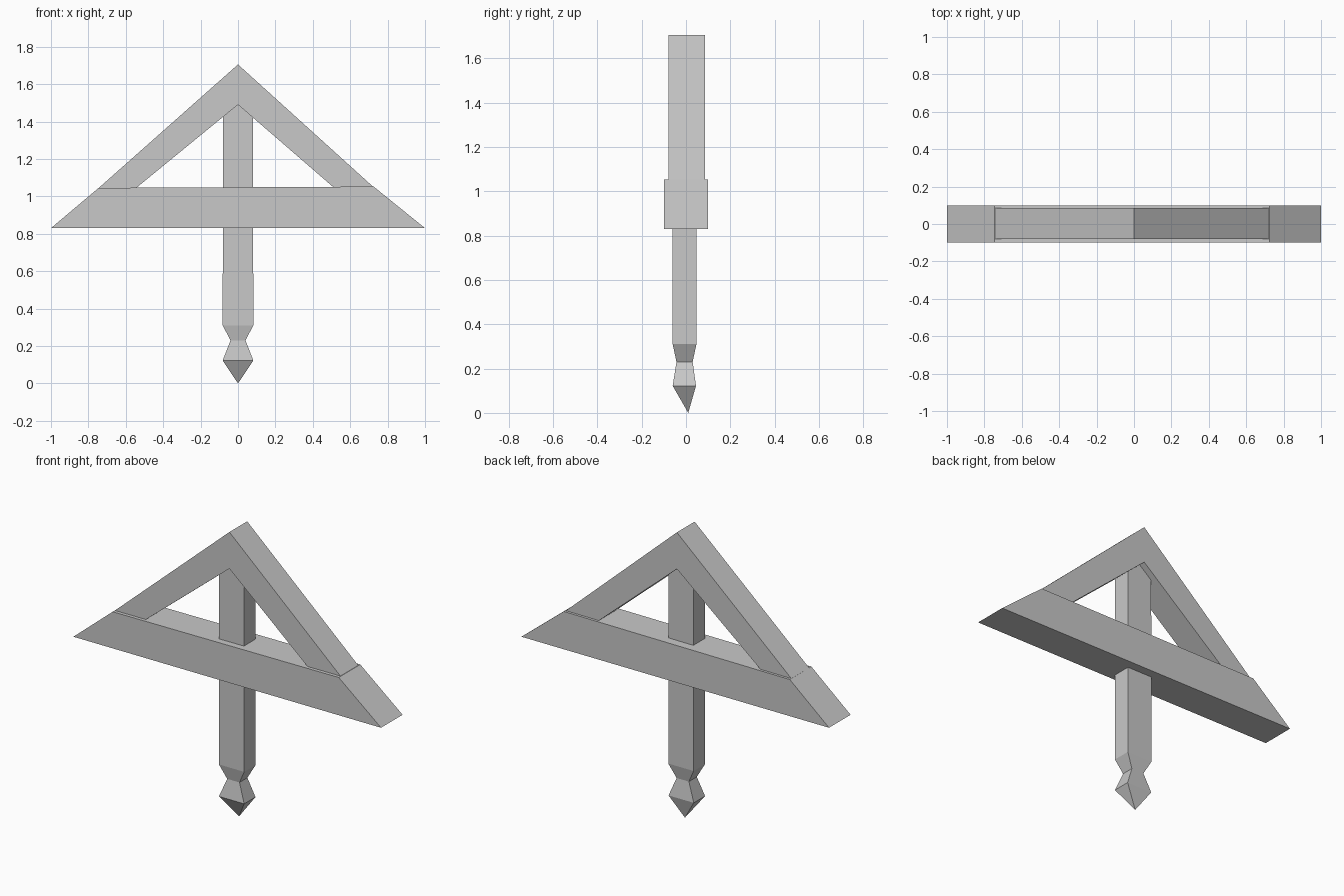
import bpy
import bmesh

old = bpy.data.objects.get("Cube")
if old:
    bpy.data.objects.remove(old, do_unlink=True)

grey = bpy.data.materials.new("plain grey")
grey.use_nodes = True
colour = (0.58, 0.58, 0.58, 1)
grey.diffuse_color = colour
grey.node_tree.nodes["Principled BSDF"].inputs["Base Color"].default_value = colour


def finish(name, bm):
    """Turn a bmesh into a flat-shaded grey object."""
    bmesh.ops.recalc_face_normals(bm, faces=bm.faces)
    mesh = bpy.data.meshes.new(name)
    bm.to_mesh(mesh)
    bm.free()
    mesh.materials.append(grey)
    obj = bpy.data.objects.new(name, mesh)
    bpy.context.collection.objects.link(obj)
    return obj


def slab(name, outline, front, back):
    """Extrude an outline in x and z from front to back."""
    bm = bmesh.new()
    face = bm.faces.new([bm.verts.new((x, front, z)) for x, z in outline])
    result = bmesh.ops.extrude_face_region(bm, geom=[face], use_keep_orig=True)
    moved = [v for v in result["geom"] if isinstance(v, bmesh.types.BMVert)]
    bmesh.ops.translate(bm, verts=moved, vec=(0, back - front, 0))
    return finish(name, bm)


# Wide crossbeam with slanted ends
slab("crossbeam", [(-1, 0.83), (1, 0.83), (0.725, 1.052), (-0.745, 1.045)], -0.1, 0.1)

# Two sloping arms meeting at the peak, feet sunk into the beam
slab("peaked_frame",
     [(-0.75, 1.04), (0, 1.705), (0.735, 1.04), (0.52, 1.04), (0, 1.49), (-0.55, 1.04)],
     -0.08, 0.085)

# Square post with a narrow waist and a pointed tip: height, half width, front, back
sections = [(1.5, 0.08, -0.06, 0.047), (0.31, 0.082, -0.06, 0.047),
            (0.23, 0.04, -0.043, 0.03), (0.122, 0.082, -0.06, 0.045)]
bm = bmesh.new()
rings = [[bm.verts.new((x, y, z)) for x, y in ((-w, f), (w, f), (w, b), (-w, b))]
         for z, w, f, b in sections]
bm.faces.new(rings[0])
for upper, lower in zip(rings, rings[1:]):
    for i in range(4):
        j = (i + 1) % 4
        bm.faces.new((upper[i], upper[j], lower[j], lower[i]))
tip = bm.verts.new((0, 0.01, 0))
for i in range(4):
    bm.faces.new((rings[-1][i], rings[-1][(i + 1) % 4], tip))
finish("pointed_post", bm)
